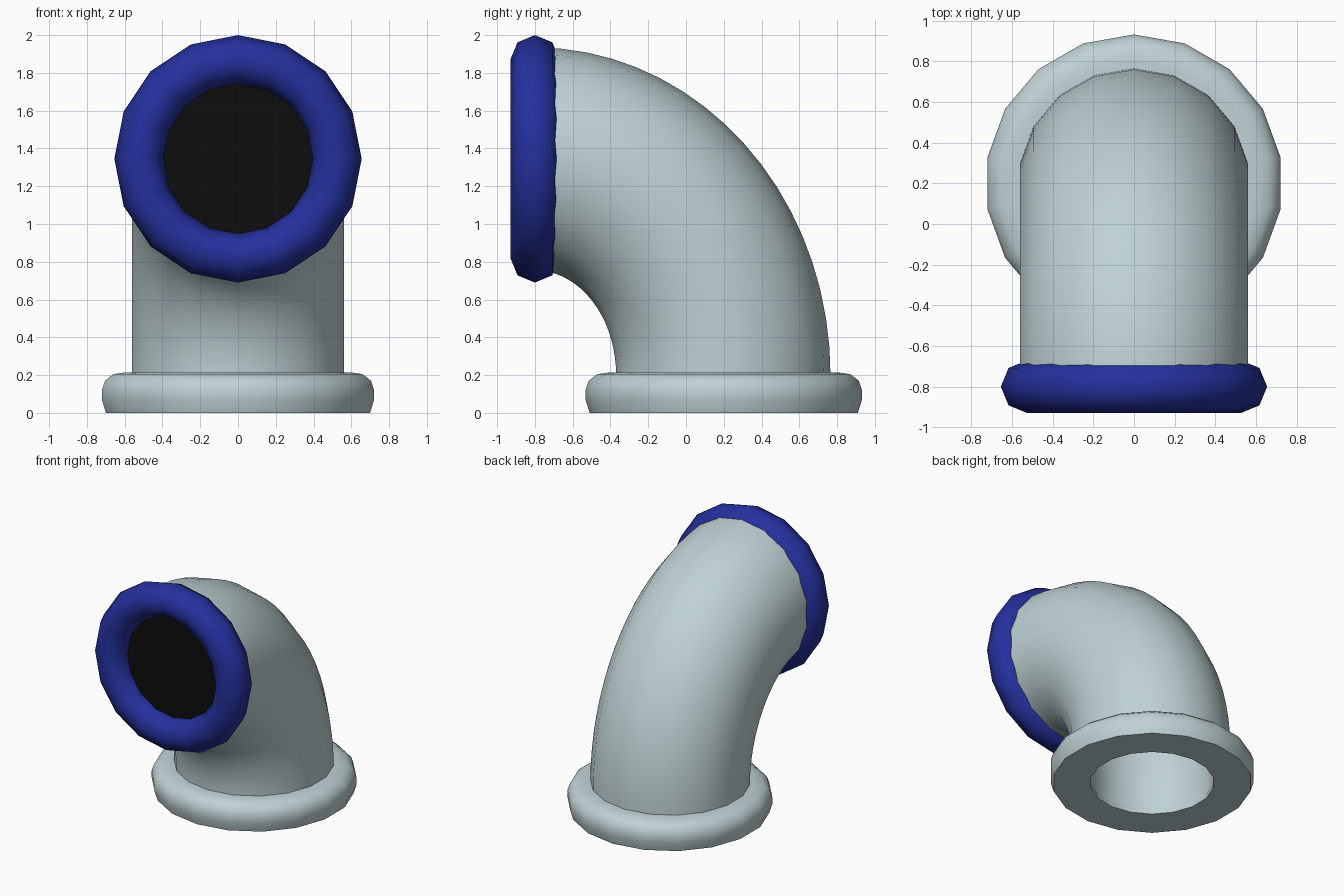
import bpy, bmesh, math
from mathutils import Vector

if "Cube" in bpy.data.objects:
    bpy.data.objects.remove(bpy.data.objects["Cube"])

SIDES = 18          # sides of the pipe and its base
BASE_Y = 0.2        # centre of the base
MOUTH_Y, MOUTH_Z = -0.8, 1.345


def material(name, rgb):
    mat = bpy.data.materials.new(name)
    mat.use_nodes = True
    mat.diffuse_color = (*rgb, 1)
    bsdf = next(n for n in mat.node_tree.nodes if n.type == 'BSDF_PRINCIPLED')
    bsdf.inputs["Base Color"].default_value = (*rgb, 1)
    return mat


grey = material("pale_grey", (0.52, 0.64, 0.66))
blue = material("deep_blue", (0.018, 0.030, 0.34))
black = material("black", (0.004, 0.004, 0.004))


def finish(obj, name, mat, angle=40):
    obj.name = obj.data.name = name
    obj.data.materials.append(mat)
    bpy.ops.object.select_all(action='DESELECT')
    obj.select_set(True)
    bpy.context.view_layer.objects.active = obj
    bpy.ops.object.shade_smooth_by_angle(angle=math.radians(angle))


def loft_loop(rings, name, mat, angle=40):
    """Join a closed sequence of rings into one solid with a hole through it."""
    bm = bmesh.new()
    loops = [[bm.verts.new(p) for p in ring] for ring in rings]
    for a, b in zip(loops, loops[1:] + loops[:1]):
        for i in range(SIDES):
            j = (i + 1) % SIDES
            bm.faces.new((a[i], a[j], b[j], b[i]))
    bmesh.ops.recalc_face_normals(bm, faces=bm.faces)
    mesh = bpy.data.meshes.new(name)
    bm.to_mesh(mesh)
    bm.free()
    obj = bpy.data.objects.new(name, mesh)
    bpy.context.collection.objects.link(obj)
    finish(obj, name, mat, angle)


def pipe_ring(t, scale, drop=0.0):
    """Cross-section of the elbow between its outer and inner bend."""
    c, s = math.cos(t), math.sin(t)
    outer = Vector((0, MOUTH_Y + 1.565 * c, 0.2 + 1.735 * s - drop))
    inner = Vector((0, MOUTH_Y + 0.43 * c, 0.2 + 0.555 * s - drop))
    mid, half = (outer + inner) / 2, (outer - inner) / 2 * scale
    side = Vector((0.57 * scale, 0, 0))
    angles = [2 * math.pi * i / SIDES for i in range(SIDES)]
    return [mid + half * math.cos(a) + side * math.sin(a) for a in angles]


# Elbow pipe: outer wall up to the mouth, inner wall back down to the base
steps = [math.pi / 2 * i / 18 for i in range(19)]
outside = [pipe_ring(0, 1, 0.18)] + [pipe_ring(t, 1) for t in steps]
inside = [pipe_ring(t, 0.79) for t in reversed(steps)] + [pipe_ring(0, 0.79, 0.18)]
loft_loop(outside + inside, "elbow_pipe", grey)

# Base flange: rounded outer edge, flat underside, open centre
profile = [(0.442, 0), (0.71, 0), (0.732, 0.07), (0.732, 0.12), (0.715, 0.17),
           (0.67, 0.205), (0.60, 0.215), (0.52, 0.215), (0.442, 0.03)]


def flange_ring(r, z):
    angles = [2 * math.pi * i / SIDES for i in range(SIDES)]
    return [(r * math.sin(a), BASE_Y + r * math.cos(a), z) for a in angles]


loft_loop([flange_ring(r, z) for r, z in profile], "base_flange", grey, 50)

# Mouth ring
bpy.ops.mesh.primitive_torus_add(
    major_segments=16, minor_segments=8, major_radius=0.525, minor_radius=0.13,
    location=(0, MOUTH_Y, MOUTH_Z), rotation=(math.pi / 2, 0, 0))
finish(bpy.context.object, "mouth_ring", blue, 60)

# Dark opening
bpy.ops.mesh.primitive_cylinder_add(
    vertices=16, radius=0.42, depth=0.009,
    location=(0, MOUTH_Y, MOUTH_Z), rotation=(math.pi / 2, 0, 0))
finish(bpy.context.object, "mouth_opening", black)
